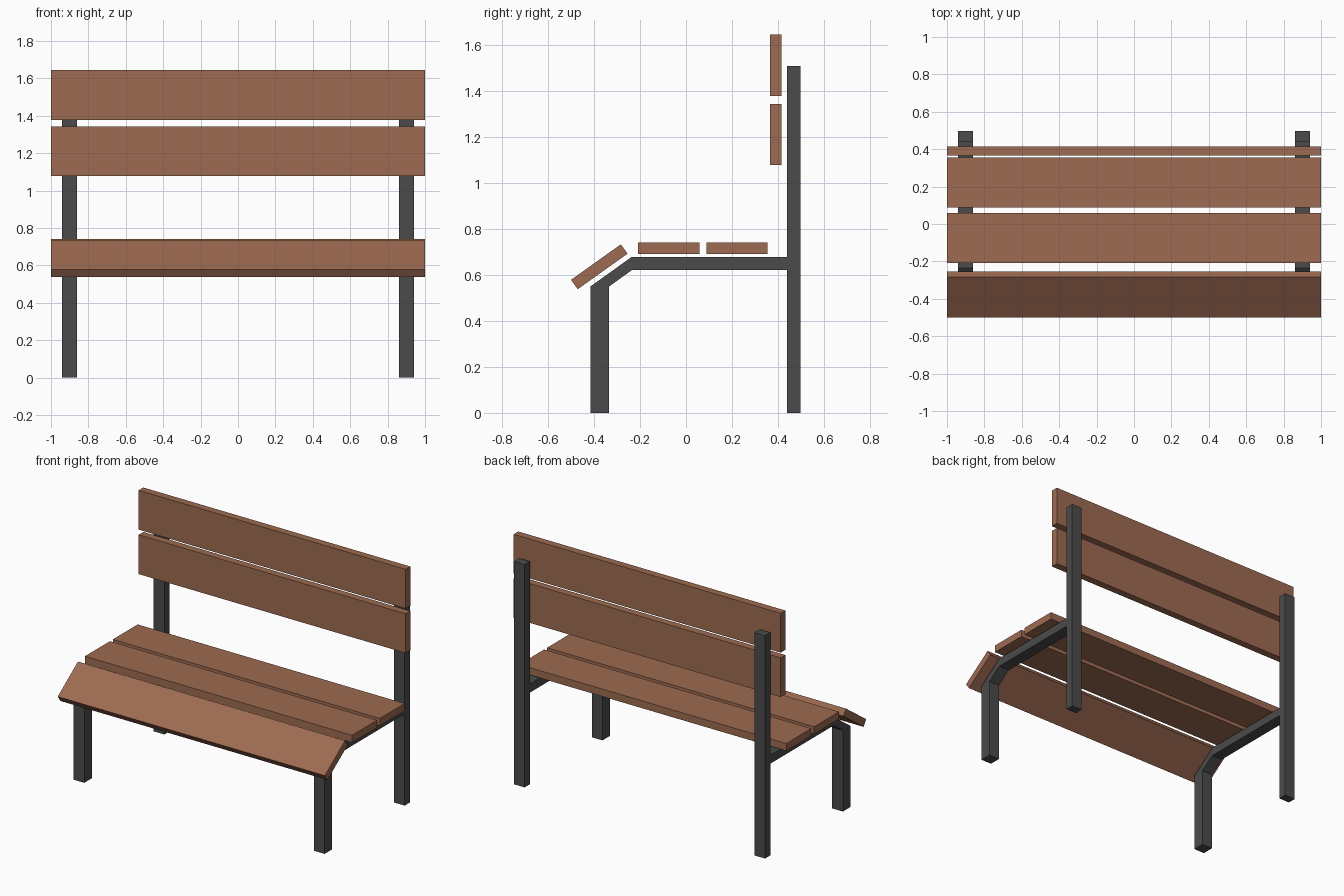
import bpy, bmesh, math

if "Cube" in bpy.data.objects:
    bpy.data.objects.remove(bpy.data.objects["Cube"])


def material(name, color):
    m = bpy.data.materials.new(name)
    m.diffuse_color = color
    m.use_nodes = True
    m.node_tree.nodes["Principled BSDF"].inputs["Base Color"].default_value = m.diffuse_color
    return m


wood = material("wood", (0.34, 0.145, 0.082, 1))
metal = material("dark_metal", (0.07, 0.07, 0.07, 1))


def link(name, bm, mat):
    bmesh.ops.recalc_face_normals(bm, faces=bm.faces)
    mesh = bpy.data.meshes.new(name)
    bm.to_mesh(mesh)
    bm.free()
    mesh.materials.append(mat)
    obj = bpy.data.objects.new(name, mesh)
    bpy.context.collection.objects.link(obj)
    return obj


def box(name, center, size, mat, tilt=0.0):
    bm = bmesh.new()
    bmesh.ops.create_cube(bm, size=1)
    bmesh.ops.scale(bm, vec=size, verts=bm.verts)
    obj = link(name, bm, mat)
    obj.location = center
    obj.rotation_euler.x = tilt
    return obj


def side_profile(name, points, x0, x1, mat):
    """Extrude a (y, z) outline along x."""
    bm = bmesh.new()
    face = bm.faces.new([bm.verts.new((x0, y, z)) for y, z in points])
    ext = bmesh.ops.extrude_face_region(bm, geom=[face])
    moved = [g for g in ext["geom"] if isinstance(g, bmesh.types.BMVert)]
    bmesh.ops.translate(bm, vec=(x1 - x0, 0, 0), verts=moved)
    return link(name, bm, mat)


# Front leg bending into the seat rail
leg_outline = [(-0.416, 0), (-0.335, 0), (-0.335, 0.549), (-0.236, 0.62),
               (0.44, 0.62), (0.44, 0.678), (-0.236, 0.678), (-0.416, 0.549)]

for side, cx in (("left", -0.9), ("right", 0.9)):
    side_profile(f"front_leg_and_rail_{side}", leg_outline, cx - 0.04, cx + 0.04, metal)
    # Straight rear post
    box(f"rear_post_{side}", (cx, 0.469, 0.754), (0.08, 0.058, 1.508), metal)

# Seat and backrest slats
WIDTH, DEPTH, THICK = 2.0, 0.266, 0.05
box("seat_slat_front_tilted", (0, -0.377, 0.635), (WIDTH, DEPTH, THICK), wood, math.radians(35.5))
for i, y in enumerate((-0.075, 0.222)):
    box(f"seat_slat_{i + 1}", (0, y, 0.715), (WIDTH, DEPTH, THICK), wood)
for i, z in enumerate((1.21, 1.511)):
    box(f"back_slat_{i + 1}", (0, 0.39, z), (WIDTH, THICK, DEPTH), wood)
